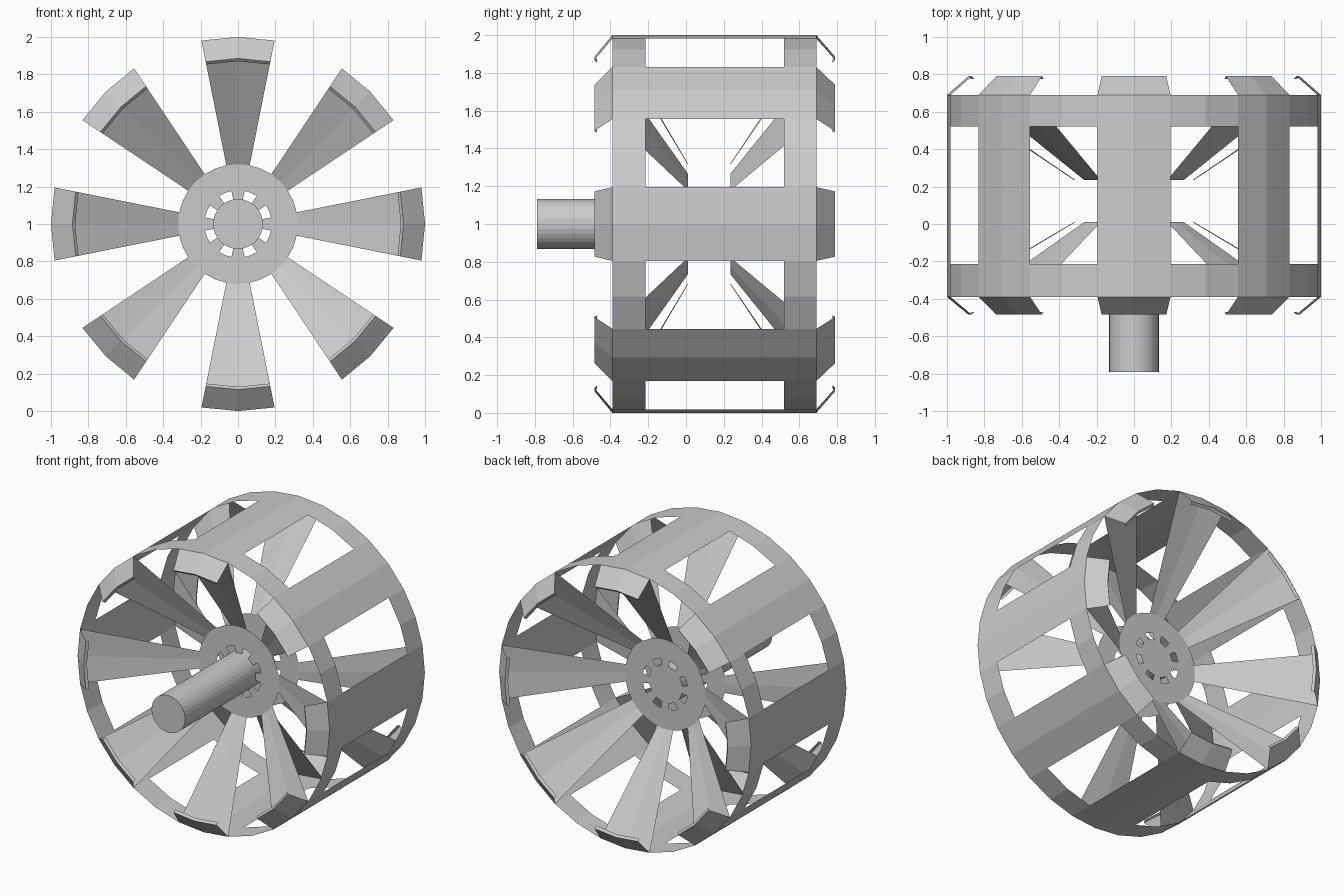
import bpy, bmesh
from math import sin, cos, pi

if "Cube" in bpy.data.objects:
    bpy.data.objects.remove(bpy.data.objects["Cube"])

N = 32            # sides of the wheel
CENTRE_Z = 1.0


def ring_sheet(name, profile, keep=lambda band, k: True):
    """Revolve a (radius, y) profile about the y axis, keeping chosen facets."""
    bm = bmesh.new()
    grid = [[bm.verts.new((r * sin(2 * pi * k / N), y, CENTRE_Z + r * cos(2 * pi * k / N)))
             for k in range(N)] for r, y in profile]
    for band in range(len(profile) - 1):
        for k in range(N):
            if keep(band, k):
                j = (k + 1) % N
                a, b = grid[band], grid[band + 1]
                bm.faces.new((a[k], a[j], b[j], b[k]))
    bmesh.ops.remove_doubles(bm, verts=bm.verts, dist=1e-5)
    bmesh.ops.delete(bm, geom=[v for v in bm.verts if not v.link_faces], context='VERTS')
    bmesh.ops.recalc_face_normals(bm, faces=bm.faces)
    me = bpy.data.meshes.new(name)
    bm.to_mesh(me)
    bm.free()
    ob = bpy.data.objects.new(name, me)
    bpy.context.collection.objects.link(ob)
    return ob


def on_spoke(k):
    return k % 4 in (0, 3)    # two facets centred on every 45 degrees


# Outer drum with eight windows between the two edge rings
ring_sheet("rim", [(1, -0.39), (1, -0.215), (1, 0.52), (1, 0.69)],
           lambda band, k: band != 1 or on_spoke(k))

# Each side: (name, hub y, rim y, lip y, direction inwards)
for side, hub_y, rim_y, lip_y, s in (("front", 0.01, -0.39, -0.485, 1),
                                     ("back", 0.235, 0.69, 0.79, -1)):
    # Tapered spokes from hub to rim
    ring_sheet(side + "_spokes", [(0.32, hub_y), (1, rim_y)], lambda band, k: on_spoke(k))
    # Folded lips standing out from the rim, with a small return at the tip
    ring_sheet(side + "_lips", [(1, rim_y), (0.885, lip_y), (0.87, lip_y + 0.015 * s)],
               lambda band, k: on_spoke(k))
    # Hub disc with eight slots
    ring_sheet(side + "_hub", [(0.125, hub_y), (0.18, hub_y), (0.32, hub_y)],
               lambda band, k: band != 0 or on_spoke(k))
    bpy.ops.mesh.primitive_circle_add(vertices=N, radius=0.125, fill_type='NGON',
                                      location=(0, hub_y, CENTRE_Z), rotation=(pi / 2, 0, 0))
    bpy.context.object.name = side + "_hub_centre"

# Axle sticking out of the front
y0, y1 = -0.79, 0.23
bpy.ops.mesh.primitive_cylinder_add(vertices=32, radius=0.133, depth=y1 - y0,
                                    location=(0, (y0 + y1) / 2, CENTRE_Z),
                                    rotation=(pi / 2, 0, 0))
bpy.context.object.name = "axle"
